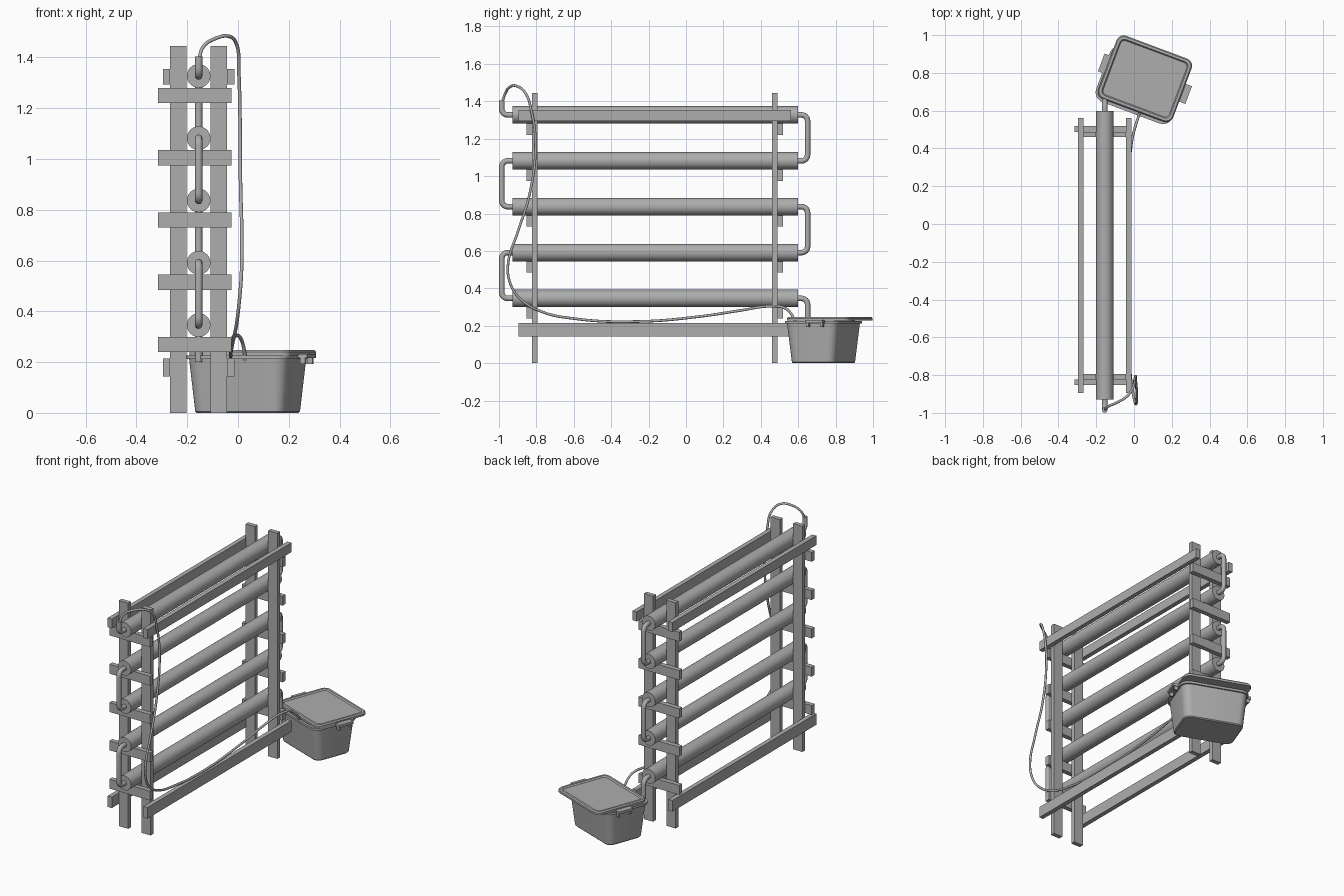
import bpy, bmesh, math
from mathutils import Vector

if "Cube" in bpy.data.objects:
    bpy.data.objects.remove(bpy.data.objects["Cube"])

GREY = bpy.data.materials.new("plain_grey")
GREY.use_nodes = True
GREY.diffuse_color = (0.42, 0.42, 0.42, 1)
GREY.node_tree.nodes["Principled BSDF"].inputs["Base Color"].default_value = (0.42, 0.42, 0.42, 1)

PIPE_X = -0.155
PIPE_Z = [0.346 + 0.2453 * i for i in range(5)]
FRONT, BACK = -0.928, 0.599          # pipe ends
TURN_F, TURN_B = -0.985, 0.65        # connector columns
TUBE_R = 0.0148


def finish(name, bm, smooth=False):
    bmesh.ops.recalc_face_normals(bm, faces=bm.faces)
    mesh = bpy.data.meshes.new(name)
    bm.to_mesh(mesh)
    bm.free()
    mesh.materials.append(GREY)
    ob = bpy.data.objects.new(name, mesh)
    bpy.context.collection.objects.link(ob)
    if smooth:
        shade(ob)
    return ob


def shade(ob):
    bpy.ops.object.select_all(action='DESELECT')
    ob.select_set(True)
    bpy.context.view_layer.objects.active = ob
    bpy.ops.object.shade_smooth_by_angle(angle=math.radians(35))


def add_box(bm, lo, hi):
    lo, hi = Vector(lo), Vector(hi)
    verts = bmesh.ops.create_cube(bm, size=1)["verts"]
    bmesh.ops.scale(bm, vec=hi - lo, verts=verts)
    bmesh.ops.translate(bm, vec=(lo + hi) / 2, verts=verts)


def box(name, lo, hi):
    bm = bmesh.new()
    add_box(bm, lo, hi)
    return finish(name, bm)


def tube(name, points, radius, smooth_path=False):
    cu = bpy.data.curves.new(name, 'CURVE')
    cu.dimensions = '3D'
    cu.bevel_depth = radius
    cu.bevel_resolution = 4
    cu.use_fill_caps = True
    sp = cu.splines.new('BEZIER' if smooth_path else 'POLY')
    if smooth_path:
        sp.bezier_points.add(len(points) - 1)
        for bp, p in zip(sp.bezier_points, points):
            bp.co = p
            bp.handle_left_type = bp.handle_right_type = 'AUTO'
        sp.resolution_u = 8
    else:
        sp.points.add(len(points) - 1)
        for pt, p in zip(sp.points, points):
            pt.co = (*p, 1)
    ob = bpy.data.objects.new(name, cu)
    bpy.context.collection.objects.link(ob)
    bpy.ops.object.select_all(action='DESELECT')
    ob.select_set(True)
    bpy.context.view_layer.objects.active = ob
    bpy.ops.object.convert(target='MESH')
    ob = bpy.context.view_layer.objects.active
    ob.data.materials.clear()
    ob.data.materials.append(GREY)
    shade(ob)


def fillet(points, r=0.032, steps=6):
    """Round the inner corners of a path with right-angle turns."""
    pts = [Vector(p) for p in points]
    out = [pts[0]]
    for a, b, c in zip(pts, pts[1:], pts[2:]):
        d1, d2 = (a - b).normalized(), (c - b).normalized()
        centre = b + (d1 + d2) * r
        for i in range(steps + 1):
            t = i / steps * math.pi / 2
            out.append(centre - d2 * r * math.cos(t) - d1 * r * math.sin(t))
    return out + [pts[-1]]


def loft(name, rings, location, angle):
    """Stack rounded rectangles given as (z, half width, half depth, corner radius)."""
    bm = bmesh.new()
    loops = []
    for z, a, b, r in rings:
        loop = []
        for k, (sx, sy) in enumerate([(1, 1), (-1, 1), (-1, -1), (1, -1)]):
            for i in range(7):
                t = (k + i / 6) * math.pi / 2
                loop.append(bm.verts.new((sx * (a - r) + r * math.cos(t),
                                          sy * (b - r) + r * math.sin(t), z)))
        loops.append(loop)
    n = len(loops[0])
    for lo, hi in zip(loops, loops[1:]):
        for i in range(n):
            j = (i + 1) % n
            bm.faces.new((lo[i], lo[j], hi[j], hi[i]))
    bm.faces.new(loops[0][::-1])
    bm.faces.new(loops[-1])
    ob = finish(name, bm, True)
    ob.location = location
    ob.rotation_euler.z = angle
    return ob


# Timber frame: posts, long rails and pipe-bearing crossbars
for side, x0, x1 in (("right", -0.268, -0.202), ("left", -0.108, -0.043)):
    for end, y in (("front", -0.823), ("back", 0.46)):
        box(f"{end}_{side}_post", (x0, y, 0), (x1, y + 0.028, 1.445))
for side, x in (("right", -0.296), ("left", -0.043)):
    for level, z0, z1 in (("lower", 0.143, 0.214), ("upper", 1.294, 1.354)):
        box(f"{level}_{side}_rail", (x, -0.896, z0), (x + 0.029, 0.561, z1))
for end, y in (("front", -0.852), ("back", 0.488)):
    for i, z in enumerate(PIPE_Z):
        box(f"{end}_crossbar_{i + 1}", (-0.315, y, z - 0.107), (-0.026, y + 0.03, z - 0.047))

# Growing pipes
for i, z in enumerate(PIPE_Z):
    bm = bmesh.new()
    bmesh.ops.create_cone(bm, cap_ends=True, segments=48, radius1=0.0465,
                          radius2=0.0465, depth=BACK - FRONT)
    ob = finish(f"long_pipe_{i + 1}", bm, True)
    ob.rotation_euler.x = math.pi / 2
    ob.location = (PIPE_X, (FRONT + BACK) / 2, z)

# Connector tubes, alternating between the ends
for i in range(4):
    end, turn = (FRONT, TURN_F) if i % 2 == 0 else (BACK, TURN_B)
    path = [(PIPE_X, end, PIPE_Z[i]), (PIPE_X, turn, PIPE_Z[i]),
            (PIPE_X, turn, PIPE_Z[i + 1]), (PIPE_X, end, PIPE_Z[i + 1])]
    tube(f"connector_tube_{i + 1}", fillet(path), TUBE_R)
tube("inlet_tube", fillet([(PIPE_X, FRONT, PIPE_Z[4]), (PIPE_X, TURN_F, PIPE_Z[4]),
                           (PIPE_X, TURN_F, 1.404)]), TUBE_R)
tube("drain_tube", fillet([(PIPE_X, BACK, PIPE_Z[0]), (PIPE_X, TURN_B, PIPE_Z[0]),
                           (PIPE_X, TURN_B, 0.2)]), TUBE_R)

# Supply hose from the tub to the top inlet
tube("supply_hose", [
    (PIPE_X, TURN_F, 1.39), (-0.135, -0.965, 1.445), (-0.09, -0.945, 1.474),
    (-0.035, -0.91, 1.483), (-0.005, -0.863, 1.45), (0.003, -0.826, 1.345),
    (0.008, -0.805, 1.16), (0.01, -0.837, 0.9), (0.015, -0.9, 0.7),
    (0.013, -0.95, 0.54), (0.005, -0.944, 0.44), (-0.005, -0.896, 0.354),
    (-0.02, -0.783, 0.28), (-0.028, -0.596, 0.238), (-0.028, -0.25, 0.223),
    (-0.028, 0.07, 0.249), (-0.025, 0.286, 0.281), (-0.01, 0.446, 0.304),
    (0.01, 0.527, 0.295), (0.025, 0.575, 0.243), (0.03, 0.6, 0.16)], 0.007, True)

# Water tub, with its lid slid back to leave a gap
TILT = math.radians(-20.5)
loft("tub", [(0, 0.182, 0.118, 0.04), (0.006, 0.188, 0.124, 0.045),
             (0.212, 0.207, 0.146, 0.05), (0.212, 0.216, 0.156, 0.055),
             (0.226, 0.216, 0.156, 0.055), (0.226, 0.2, 0.14, 0.045),
             (0.012, 0.18, 0.116, 0.04)], (0.038, 0.735, 0), TILT)
LID = (0.058, 0.769, 0)
loft("tub_lid", [(0.227, 0.212, 0.178, 0.04), (0.24, 0.212, 0.178, 0.04),
                 (0.247, 0.206, 0.172, 0.036), (0.247, 0.193, 0.159, 0.028),
                 (0.239, 0.187, 0.153, 0.024)], LID, TILT)

# Lid clips: a flap with two short hooks at each end
for side, s in (("right", -1), ("left", 1)):
    bm = bmesh.new()
    parts = [((0.205, -0.05, 0.216), (0.247, 0.05, 0.232))]
    parts += [((0.215, y - 0.006, 0.192), (0.238, y + 0.006, 0.218)) for y in (-0.04, 0.04)]
    for lo, hi in parts:
        xs = sorted((s * lo[0], s * hi[0]))
        add_box(bm, (xs[0], lo[1], lo[2]), (xs[1], hi[1], hi[2]))
    clip = finish(f"{side}_lid_clip", bm)
    clip.location = LID
    clip.rotation_euler.z = TILT
